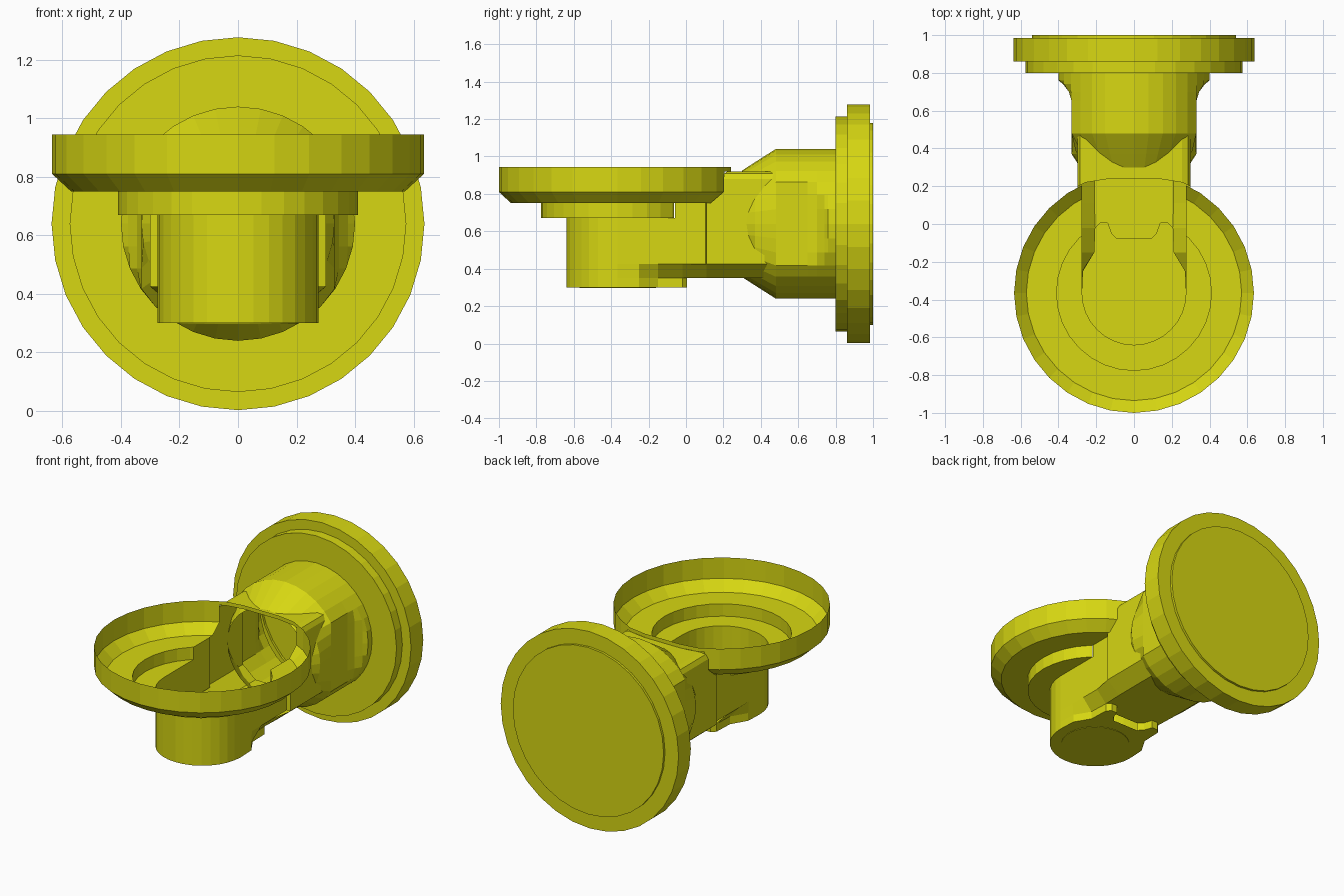
import bpy, bmesh, math
from mathutils import Vector

cube = bpy.data.objects.get("Cube")
if cube:
    bpy.data.objects.remove(cube, do_unlink=True)

yellow = bpy.data.materials.new("yellow")
yellow.use_nodes = True
COLOUR = (0.68, 0.68, 0.006, 1)
yellow.diffuse_color = COLOUR
yellow.node_tree.nodes["Principled BSDF"].inputs["Base Color"].default_value = COLOUR

SEGMENTS = 32
CUP_Y = -0.365      # centre of the cup
TUBE_Z = 0.64       # axis of the rear tube
SLOT = 0.275        # half width of the channel through the cup


def finish(bm, name, recalc=True):
    bmesh.ops.remove_doubles(bm, verts=bm.verts, dist=0.0005)
    if recalc:
        bmesh.ops.recalc_face_normals(bm, faces=bm.faces)
    mesh = bpy.data.meshes.new(name)
    bm.to_mesh(mesh)
    bm.free()
    mesh.materials.append(yellow)
    obj = bpy.data.objects.new(name, mesh)
    bpy.context.collection.objects.link(obj)
    return obj


def lathe(profile, place):
    """Spin (radius, height) points; place maps (a, b, height) to a position."""
    bm = bmesh.new()
    rings = []
    for r, h in profile:
        angles = [2 * math.pi * i / SEGMENTS for i in range(SEGMENTS)]
        rings.append([bm.verts.new(place(r * math.cos(a), r * math.sin(a), h)) for a in angles])
    for lower, upper in zip(rings, rings[1:]):
        for i in range(SEGMENTS):
            j = (i + 1) % SEGMENTS
            bm.faces.new((lower[i], lower[j], upper[j], upper[i]))
    return bm


def mirrored(polygons, name):
    """Build polygons and their mirror images across x."""
    bm = bmesh.new()
    for poly in polygons:
        bm.faces.new([bm.verts.new(p) for p in poly])
        bm.faces.new([bm.verts.new((-x, y, z)) for x, y, z in reversed(poly)])
    return finish(bm, name)


# Open stepped cup, with the back of its rim flattened
cup_profile = [(0.635, 0.945), (0.635, 0.81), (0.57, 0.75), (0.41, 0.75),
               (0.41, 0.67), (SLOT, 0.67), (SLOT, 0.30)]
bm = lathe(cup_profile, lambda a, b, h: (a, min(b + CUP_Y, 0.24), h))
for co, normal in (((SLOT, 0, 0), (1, 0, 0)), ((-SLOT, 0, 0), (1, 0, 0)), ((0, 0, 0.92), (0, 0, 1))):
    bmesh.ops.bisect_plane(bm, geom=bm.verts[:] + bm.edges[:] + bm.faces[:],
                           plane_co=co, plane_no=normal, dist=0.0001)
channel = []
for f in bm.faces:
    c = f.calc_center_median()
    if abs(c.x) < SLOT and c.y > CUP_Y and c.z < 0.92:
        channel.append(f)
bmesh.ops.delete(bm, geom=channel, context="FACES")
finish(bm, "cup")

# Cup floor: half round in front, two ears behind
FLOOR, SILL, EAVE = 0.30, 0.35, 0.425
flank = [(SLOT, CUP_Y), (0.27, -0.25), (0.21, -0.15), (0.205, -0.02)]
ear = flank + [(0.18, 0.005), (0.14, 0.005), (0.12, -0.05), (0.09, -0.08)]
arc = [(SLOT * math.cos(a), CUP_Y - SLOT * math.sin(a))
       for a in (math.pi * i / 16 for i in range(1, 16))]
outline = ear + [(-x, y) for x, y in reversed(ear)] + list(reversed(arc))
bm = bmesh.new()
bm.faces.new([bm.verts.new((x, y, FLOOR)) for x, y in outline])
finish(bm, "cup_floor")
mirrored([[(*p, FLOOR), (*q, FLOOR), (*q, SILL), (*p, SILL)]
          for p, q in zip(ear, ear[1:])], "ear_sides")

# Round pad under the cup floor
bm = bmesh.new()
bmesh.ops.create_cone(bm, cap_ends=True, segments=SEGMENTS, radius1=0.205, radius2=0.205, depth=0.006)
bmesh.ops.translate(bm, verts=bm.verts, vec=Vector((0, CUP_Y, FLOOR)))
finish(bm, "floor_pad")

# Neck: floor, sloping lower edges, side walls and roof
END, WIDE = 0.48, 0.30
back = [(0.21, 0.11), (0.21, END)]
tail = [flank[-1]] + back
neck_floor = tail + [(-x, y) for x, y in reversed(tail)]
neck_floor += [(-x, y) for x, y in ear[4:]] + list(reversed(ear[4:]))
bm = bmesh.new()
bm.faces.new([bm.verts.new((x, y, SILL)) for x, y in neck_floor])
finish(bm, "neck_floor")

lower = flank + back
mirrored([[(*p, SILL), (*q, SILL),
           (WIDE if q[1] > 0.1 else SLOT, q[1], EAVE),
           (WIDE if p[1] > 0.1 else SLOT, p[1], EAVE)]
          for p, q in zip(lower, lower[1:])], "neck_lower_edges")

wall = [(SLOT, CUP_Y, 0.67), (SLOT, -0.06, 0.67), (SLOT, -0.06, 0.75), (SLOT, 0.105, 0.75),
        (WIDE, 0.11, 0.75), (WIDE, 0.13, 0.75), (WIDE, 0.20, 0.81), (WIDE, 0.20, 0.88), (WIDE, END, 0.88)]
panels = []
for p, q in zip(wall, wall[1:]):
    if q[1] > p[1]:
        panels.append([(p[0], p[1], EAVE), (q[0], q[1], EAVE), q, p])
mirrored(panels, "neck_walls")

roof = [(WIDE, 0.20, 0.88), (0.285, 0.205, 0.908), (0.255, 0.22, 0.92), (0.13, 0.24, 0.92), (0, 0.24, 0.92)]
mirrored([[p, q, (q[0], END, q[2]), (p[0], END, p[2])]
          for p, q in zip(roof, roof[1:])], "neck_roof")


# Rear tube with flattened sides, running into the round flange
def tube_point(a, b, h):
    limit = 0.33 if h < 0.66 else 0.345 if h < 0.71 else 0.375 if h < 0.75 else 1
    return (max(-limit, min(limit, a)), h, TUBE_Z + b)


tube_profile = [(0.285, 0.30), (0.33, 0.37), (0.40, END), (0.40, 0.65), (0.40, 0.70), (0.40, 0.74),
                (0.40, 0.76), (0.40, 0.80)]
finish(lathe(tube_profile, tube_point), "rear_tube")

flange_profile = [(0.40, 0.80), (0.575, 0.80), (0.575, 0.86), (0.637, 0.86),
                  (0.637, 0.985), (0.54, 0.985), (0.54, 1.0), (0, 1.0)]
finish(lathe(flange_profile, lambda a, b, h: (a, h, TUBE_Z + b)), "rear_flange")
